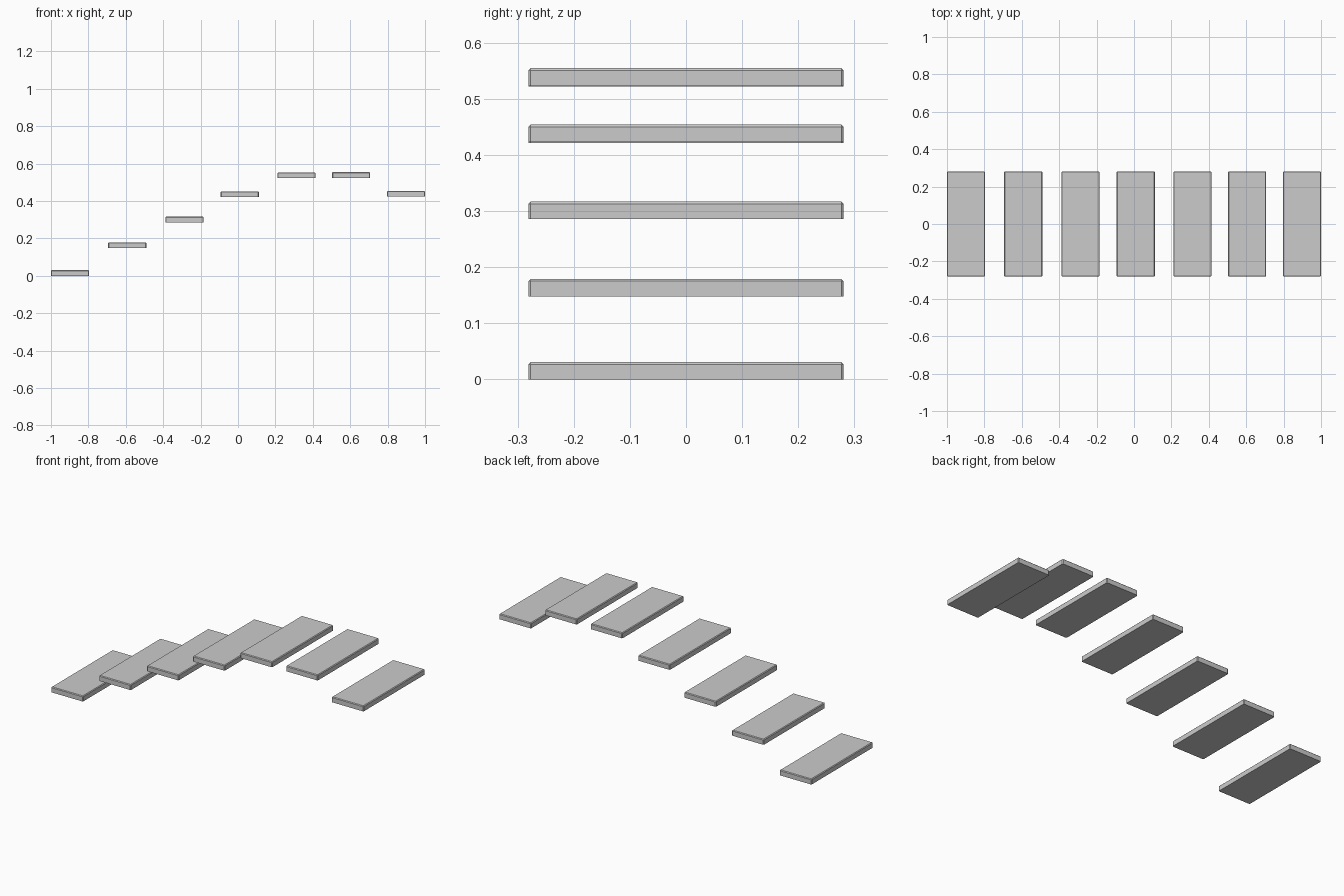
import bpy, bmesh

if "Cube" in bpy.data.objects:
    bpy.data.objects.remove(bpy.data.objects["Cube"])

W, D, H, B = 0.204, 0.562, 0.031, 0.004

# centre x and underside z of each floating plank in the arched walkway
spots = [(-0.898, 0.0), (-0.592, 0.148), (-0.286, 0.286), (0.009, 0.421),
         (0.313, 0.522), (0.605, 0.524), (0.898, 0.423)]


def plank(name, x, z):
    bm = bmesh.new()
    bmesh.ops.create_cube(bm, size=1)
    bmesh.ops.scale(bm, vec=(W, D, H), verts=bm.verts)
    # chamfer the upright and upper edges, leaving the underside sharp
    edges = [e for e in bm.edges if any(v.co.z > 0 for v in e.verts)]
    bmesh.ops.bevel(bm, geom=edges, offset=B, segments=1, affect='EDGES')
    me = bpy.data.meshes.new(name)
    bm.to_mesh(me)
    bm.free()
    ob = bpy.data.objects.new(name, me)
    ob.location = (x, 0, z + H / 2)
    bpy.context.collection.objects.link(ob)


for i, (x, z) in enumerate(spots, 1):
    plank(f"step_plank_{i}", x, z)
